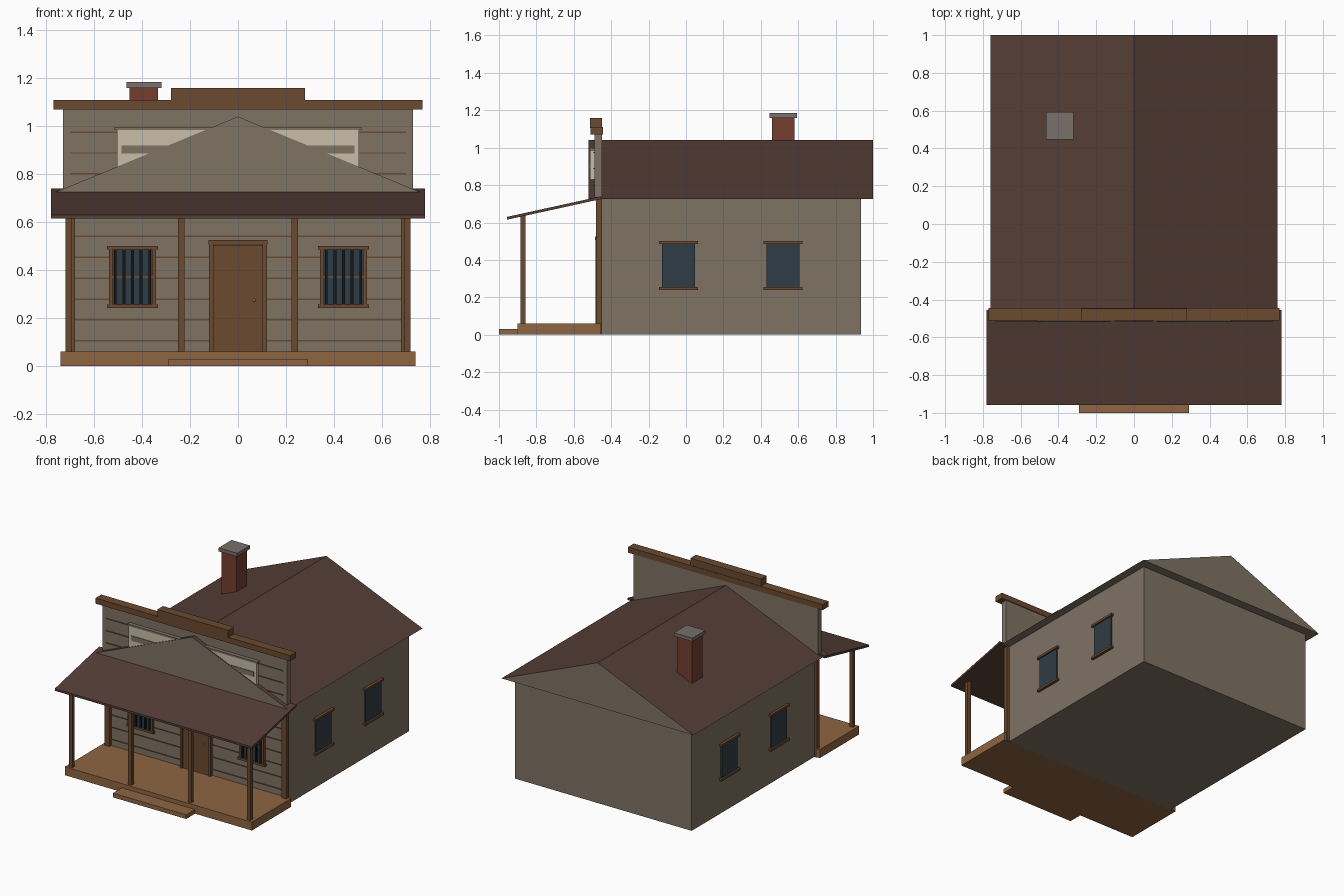
import bpy, bmesh

if "Cube" in bpy.data.objects:
    bpy.data.objects.remove(bpy.data.objects["Cube"])


def material(name, hexcol):
    rgb = [int(hexcol[i:i + 2], 16) / 255 for i in (0, 2, 4)]
    lin = [c / 12.92 if c < 0.04 else ((c + 0.055) / 1.055) ** 2.4 for c in rgb]
    m = bpy.data.materials.new(name)
    m.diffuse_color = (*lin, 1)
    m.use_nodes = True
    m.node_tree.nodes["Principled BSDF"].inputs["Base Color"].default_value = m.diffuse_color
    return m


WALL = material("plank_wall", "807264")
ROOF = material("roof", "553E36")
WOOD = material("dark_wood", "6B4A30")
DECK = material("deck_wood", "8F6542")
GLASS = material("glass", "2F3C46")
IRON = material("iron", "14181B")
PALE = material("pale_board", "C8BDA9")
BRICK = material("brick", "743E2F")
STONE = material("stone", "78706A")
BRASS = material("brass", "B08A30")


def mesh_object(name, bm, *mats):
    bmesh.ops.recalc_face_normals(bm, faces=bm.faces)
    me = bpy.data.meshes.new(name)
    bm.to_mesh(me)
    bm.free()
    for m in mats:
        me.materials.append(m)
    ob = bpy.data.objects.new(name, me)
    bpy.context.collection.objects.link(ob)
    return ob


def box(name, x, y, z, mat):
    """Box from (min, max) ranges."""
    bm = bmesh.new()
    bmesh.ops.create_cube(bm, size=1)
    for v in bm.verts:
        v.co = [r[0] if c < 0 else r[1] for c, r in zip(v.co, (x, y, z))]
    return mesh_object(name, bm, mat)


def prism(name, profile, vec, *mats):
    """Extrude a closed 3D profile along vec."""
    bm = bmesh.new()
    f = bm.faces.new([bm.verts.new(p) for p in profile])
    ext = bmesh.ops.extrude_face_region(bm, geom=[f], use_keep_orig=True)
    verts = [g for g in ext["geom"] if isinstance(g, bmesh.types.BMVert)]
    bmesh.ops.translate(bm, verts=verts, vec=vec)
    return mesh_object(name, bm, *mats)


# House body and tall false front
box("house_body", (-0.70, 0.70), (-0.46, 0.935), (0, 0.73), WALL)
box("false_front", (-0.73, 0.73), (-0.49, -0.45), (0.73, 1.07), WALL)
box("cornice", (-0.77, 0.77), (-0.51, -0.445), (1.07, 1.11), WOOD)
box("cornice_crown", (-0.28, 0.28), (-0.512, -0.448), (1.105, 1.16), WOOD)

# Gabled roof, with wall-coloured gables and soffit
roof = prism("main_roof", [(-0.76, -0.52, 0.725), (0.76, -0.52, 0.725), (0, -0.52, 1.04)],
             (0, 1.52, 0), WALL, ROOF)
for p in roof.data.polygons:
    if p.normal.z > 0.1:
        p.material_index = 1

# Sloping porch roof
prism("porch_roof", [(-0.78, -0.957, 0.615), (-0.78, -0.455, 0.725),
                     (-0.78, -0.455, 0.74), (-0.78, -0.957, 0.63)], (1.56, 0, 0), ROOF)

# Porch deck, step and posts
box("porch_deck", (-0.74, 0.74), (-0.90, -0.455), (0, 0.06), DECK)
box("porch_step", (-0.29, 0.29), (-1.0, -0.90), (0, 0.03), DECK)
for x in (-0.705, -0.2365, 0.2365, 0.705):
    box("porch_post", (x - 0.0135, x + 0.0135), (-0.885, -0.859), (0.06, 0.638), WOOD)
for s in (-0.70, 0.70):
    box("corner_board", (s - 0.02, s + 0.02), (-0.482, -0.45), (0, 0.735), WOOD)

# Siding strips
for i in range(11):
    z = 0.105 + i * 0.087
    y = -0.46 if z < 0.73 else -0.49
    box("siding_strip", (-0.70, 0.70), (y - 0.005, y + 0.003), (z - 0.003, z + 0.003), WOOD)

# Blank board on the false front
box("front_board", (-0.505, 0.505), (-0.514, -0.485), (0.83, 0.985), PALE)
box("board_stripe", (-0.485, 0.485), (-0.518, -0.51), (0.885, 0.92), WALL)
box("board_trim", (-0.515, 0.515), (-0.517, -0.485), (0.984, 0.997), WALL)

# Door with frame and knob
box("door", (-0.104, 0.104), (-0.475, -0.455), (0.06, 0.505), WOOD)
for s in (-0.112, 0.112):
    box("door_jamb", (s - 0.009, s + 0.009), (-0.484, -0.455), (0.06, 0.51), WOOD)
box("door_lintel", (-0.124, 0.124), (-0.486, -0.455), (0.506, 0.525), WOOD)
bm = bmesh.new()
bmesh.ops.create_uvsphere(bm, u_segments=10, v_segments=6, radius=0.006)
bmesh.ops.translate(bm, verts=bm.verts, vec=(0.067, -0.479, 0.273))
mesh_object("door_knob", bm, BRASS)

# Barred front windows
for cx in (-0.44, 0.44):
    box("front_glass", (cx - 0.085, cx + 0.085), (-0.467, -0.455), (0.25, 0.49), GLASS)
    for s in (-0.09, 0.09):
        box("front_window_jamb", (cx + s - 0.008, cx + s + 0.008), (-0.478, -0.455), (0.25, 0.49), WOOD)
    for z in (0.249, 0.493):
        box("front_window_trim", (cx - 0.106, cx + 0.106), (-0.482, -0.455), (z - 0.008, z + 0.008), WOOD)
    box("front_window_rail", (cx - 0.085, cx + 0.085), (-0.472, -0.46), (0.366, 0.376), WOOD)
    for k in range(-2, 3):
        x = cx + k * 0.036
        box("window_bar", (x - 0.006, x + 0.006), (-0.479, -0.468), (0.252, 0.49), IRON)

# Side windows on both walls
for s in (-1, 1):
    for cy in (-0.041, 0.519):
        box("side_glass", sorted((s * 0.69, s * 0.709)), (cy - 0.088, cy + 0.088), (0.25, 0.488), GLASS)
        for z in (0.248, 0.494):
            box("side_window_trim", sorted((s * 0.69, s * 0.72)), (cy - 0.104, cy + 0.104),
                (z - 0.008, z + 0.008), WOOD)

# Chimney
box("chimney_stack", (-0.453, -0.333), (0.46, 0.58), (0.80, 1.162), BRICK)
box("chimney_cap", (-0.466, -0.32), (0.447, 0.593), (1.16, 1.185), STONE)
